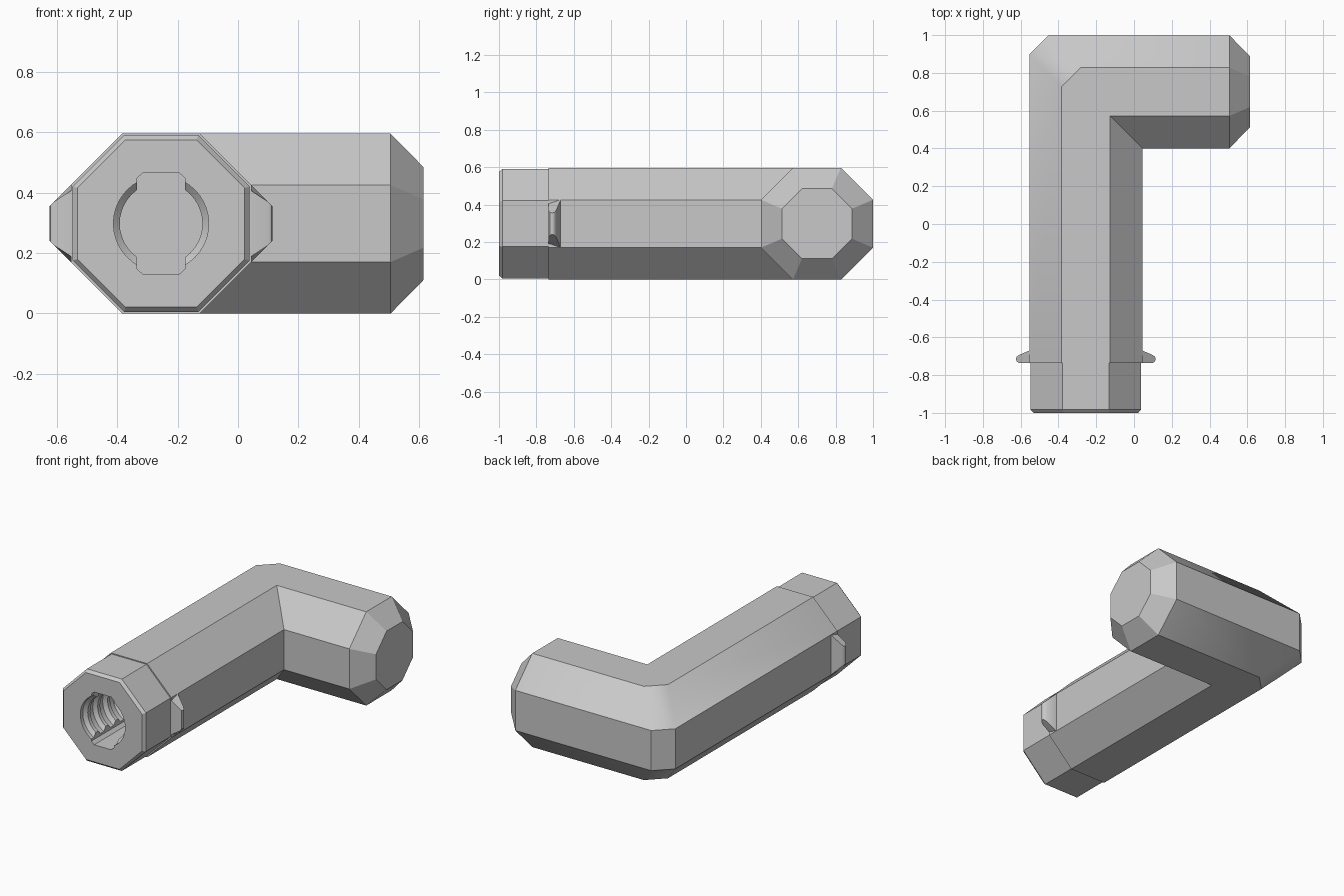
import bpy, bmesh, math

if "Cube" in bpy.data.objects:
    bpy.data.objects.remove(bpy.data.objects["Cube"])

CX, CZ, ARM_Y = -0.255, 0.298, 0.70   # grip axis x, axis height, arm axis y
R, K = 0.299, 0.128                   # octagon half width, half flat

grey = bpy.data.materials.new("plain grey")
grey.diffuse_color = (0.58, 0.58, 0.58, 1)
grey.use_nodes = True
grey.node_tree.nodes["Principled BSDF"].inputs["Base Color"].default_value = grey.diffuse_color


def octagon(r, k):
    return [(-k, r), (k, r), (r, k), (r, -k), (k, -r), (-k, -r), (-r, -k), (-r, k)]


def loft(name, rings, angle=30.6):
    """Skin a list of equal-length point rings and cap both ends."""
    bm = bmesh.new()
    rows = [[bm.verts.new(p) for p in ring] for ring in rings]
    n = len(rows[0])
    for a, b in zip(rows, rows[1:]):
        for i in range(n):
            j = (i + 1) % n
            bm.faces.new((a[i], a[j], b[j], b[i]))
    bm.faces.new(rows[0])
    bm.faces.new(rows[-1])
    bmesh.ops.remove_doubles(bm, verts=bm.verts, dist=1e-5)
    bmesh.ops.recalc_face_normals(bm, faces=bm.faces)
    mesh = bpy.data.meshes.new(name)
    bm.to_mesh(mesh)
    bm.free()
    ob = bpy.data.objects.new(name, mesh)
    bpy.context.collection.objects.link(ob)
    mesh.materials.append(grey)
    smooth(ob, angle)
    return ob


def select(ob):
    bpy.ops.object.select_all(action='DESELECT')
    ob.select_set(True)
    bpy.context.view_layer.objects.active = ob


def smooth(ob, angle):
    select(ob)
    bpy.ops.object.shade_smooth_by_angle(angle=math.radians(angle))


def cut(ob, cutter):
    mod = ob.modifiers.new("cut", 'BOOLEAN')
    mod.operation, mod.solver, mod.object = 'DIFFERENCE', 'EXACT', cutter
    select(ob)
    bpy.ops.object.modifier_apply(modifier=mod.name)
    bpy.data.objects.remove(cutter)


# Bent handle: plug end, grip, chamfered corner, side arm, bevelled tip
def grip_ring(y, r, k):
    return [(CX + u, y, CZ + w) for u, w in octagon(r, k)]


def chamfer(u):
    return 0.1 if u < 0 else 0


sec = octagon(R, K)
rings = [grip_ring(-1.0, 0.277, 0.118),
         grip_ring(-0.982, 0.293, 0.123),
         grip_ring(-0.735, 0.293, 0.123),
         grip_ring(-0.735, R, K),
         [(CX + u, ARM_Y - u - chamfer(u), CZ + w) for u, w in sec],
         [(CX + u + chamfer(u), ARM_Y - u, CZ + w) for u, w in sec],
         [(0.505, ARM_Y - u, CZ + w) for u, w in sec],
         [(0.615, ARM_Y - u, CZ + w) for u, w in octagon(0.187, 0.08)]]
handle = loft("handle", rings)

# Ribbed socket bore in the plug end
profile = [(-1.05, 0.158), (-0.975, 0.158)]
for i in range(4):
    y = -0.975 + 0.1 * i
    profile += [(y + 0.02, 0.137), (y + 0.045, 0.137), (y + 0.065, 0.158), (y + 0.1, 0.158)]
SEG = 40
bore = loft("bore_cutter", [[(CX + r * math.cos(2 * math.pi * i / SEG), y,
                              CZ + r * math.sin(2 * math.pi * i / SEG))
                             for i in range(SEG)] for y, r in profile])
cut(handle, bore)

# Key slot across the bore, above and below
slot_sec = [(-0.06, 0.168), (0.06, 0.168), (0.08, 0.15), (0.08, -0.15),
            (0.06, -0.168), (-0.06, -0.168), (-0.08, -0.15), (-0.08, 0.15)]
slot = loft("slot_cutter", [[(CX + u, y, CZ + w) for u, w in slot_sec]
                            for y in (-1.05, -0.575)])
cut(handle, slot)
smooth(handle, 30.6)

# Snap tabs on both sides, tapering along the octagon's diagonals
tab = [(0.27, -0.67), (0.299, -0.67), (0.355, -0.694), (0.366, -0.703), (0.37, -0.715),
       (0.366, -0.728), (0.355, -0.735), (0.27, -0.735)]
for side, name in ((-1, "left_tab"), (1, "right_tab")):
    loft(name, [[(CX + side * d, y, CZ + s * min(K, R + K - d)) for d, y in tab]
                for s in (-1, 1)], 40)
